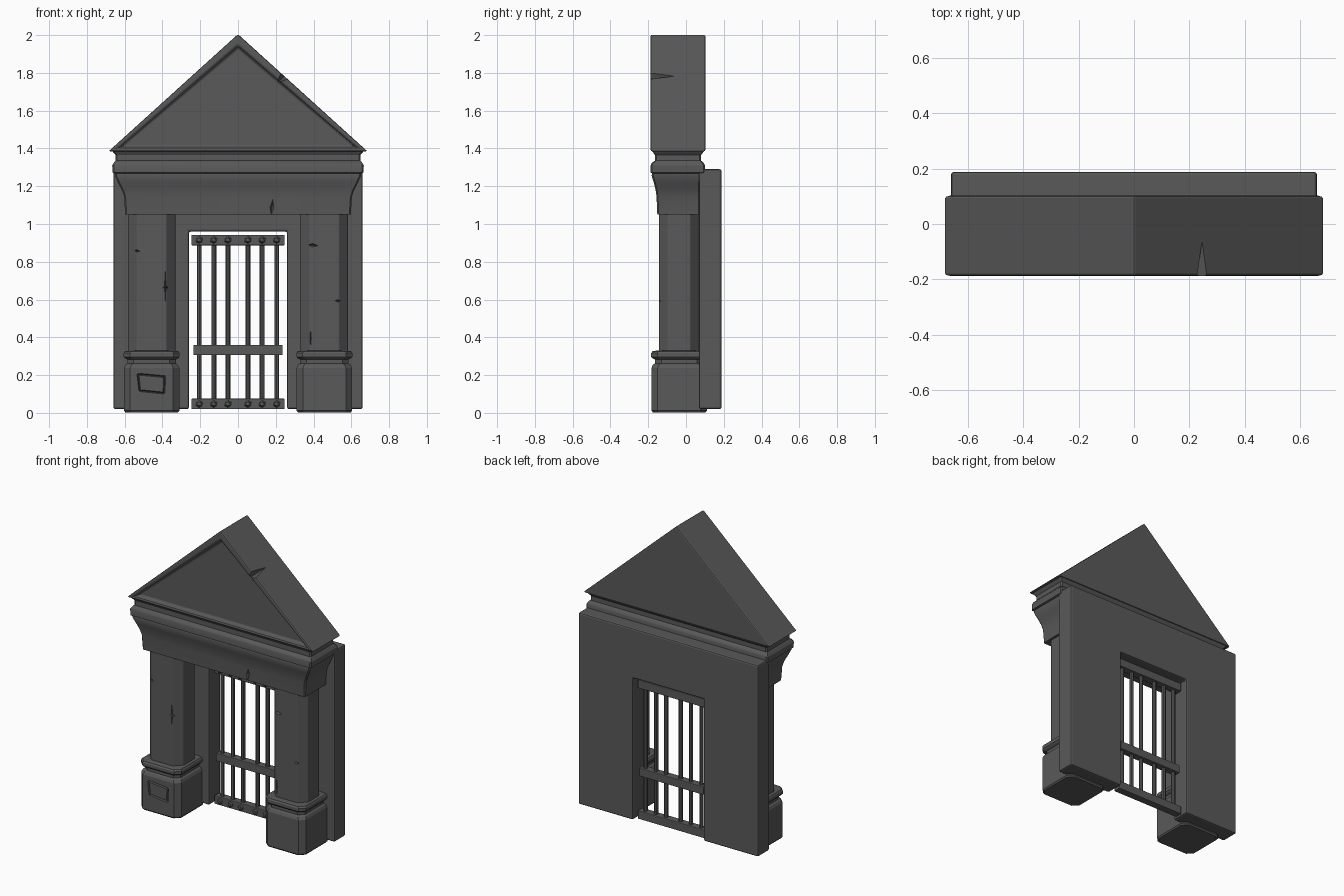
import bpy, bmesh, math
from mathutils import Vector as V

if "Cube" in bpy.data.objects:
    bpy.data.objects.remove(bpy.data.objects["Cube"])

stone = bpy.data.materials.new("dark grey stone")
stone.diffuse_color = (0.1, 0.1, 0.1, 1)
stone.use_nodes = True
stone.node_tree.nodes["Principled BSDF"].inputs["Base Color"].default_value = stone.diffuse_color


def finish(name, bm, bevel=0.0, smooth=False):
    bmesh.ops.recalc_face_normals(bm, faces=bm.faces[:])
    me = bpy.data.meshes.new(name)
    bm.to_mesh(me)
    bm.free()
    ob = bpy.data.objects.new(name, me)
    bpy.context.collection.objects.link(ob)
    me.materials.append(stone)
    bpy.ops.object.select_all(action='DESELECT')
    bpy.context.view_layer.objects.active = ob
    ob.select_set(True)
    if bevel:
        m = ob.modifiers.new("worn edges", 'BEVEL')
        m.width, m.segments, m.limit_method = bevel, 2, 'ANGLE'
        m.angle_limit = math.radians(35)
        bpy.ops.object.modifier_apply(modifier=m.name)
    if smooth:
        bpy.ops.object.shade_smooth_by_angle(angle=math.radians(32))
    return ob


def prism(pts, y0, y1):
    """Front (x, z) outline pushed back along y; returns bmesh and front face."""
    bm = bmesh.new()
    front = [bm.verts.new((x, y0, z)) for x, z in pts]
    back = [bm.verts.new((x, y1, z)) for x, z in pts]
    face = bm.faces.new(front)
    bm.faces.new(back[::-1])
    n = len(pts)
    for i in range(n):
        j = (i + 1) % n
        bm.faces.new((front[i], back[i], back[j], front[j]))
    bmesh.ops.recalc_face_normals(bm, faces=bm.faces[:])
    return bm, face


def box(x0, x1, y0, y1, z0, z1):
    return prism([(x0, z0), (x1, z0), (x1, z1), (x0, z1)], y0, y1)[0]


def stack(rings):
    """Loft chamfered rectangles: (z, x0, x1, y0, y1, chamfer)."""
    bm = bmesh.new()
    loops = []
    for z, x0, x1, y0, y1, c in rings:
        loops.append([bm.verts.new((x, y, z)) for x, y in (
            (x0 + c, y0), (x1 - c, y0), (x1, y0 + c), (x1, y1 - c),
            (x1 - c, y1), (x0 + c, y1), (x0, y1 - c), (x0, y0 + c))])
    bm.faces.new(loops[0])
    bm.faces.new(loops[-1])
    for a, b in zip(loops, loops[1:]):
        for i in range(8):
            j = (i + 1) % 8
            bm.faces.new((a[i], a[j], b[j], b[i]))
    return bm


def cut(ob, points):
    """Carve the convex hull of the points out of a part."""
    bm = bmesh.new()
    for p in points:
        bm.verts.new(p)
    bmesh.ops.convex_hull(bm, input=bm.verts[:])
    cutter = finish("chip_cutter", bm)
    cutter.hide_render = True
    m = ob.modifiers.new("chip", 'BOOLEAN')
    m.object, m.operation, m.solver = cutter, 'DIFFERENCE', 'EXACT'
    bpy.context.view_layer.objects.active = ob
    bpy.ops.object.modifier_apply(modifier=m.name)
    bpy.data.objects.remove(cutter)


def crack(ob, a, b, normal, width, depth):
    a, b, n = V(a), V(b), V(normal).normalized()
    mid, side = (a + b) / 2, (b - a).cross(n).normalized() * width
    cut(ob, [p + n * 0.004 for p in (a, b, mid + side, mid - side)] + [mid - n * depth])


# Back wall with open doorway
w, d = 0.66, 0.26
finish("wall", prism([(-w, .02), (-d, .02), (-d, .96), (d, .96), (d, .02),
                      (w, .02), (w, 1.29), (-w, 1.29)], .068, .188)[0], .01)

# Pediment with recessed triangular panel
bm, face = prism([(-.685, 1.385), (.685, 1.385), (0, 2.005)], -.187, .102)
bmesh.ops.inset_region(bm, faces=[face], thickness=.055)
bmesh.ops.inset_region(bm, faces=[face], thickness=.018, depth=-.025)
pediment = finish("pediment", bm, .008)
c, dn, nn = V((.245, -.2, 1.782)), V((.742, 0, -.67)), V((.67, 0, .742))
cut(pediment, [c + dn * .03 + nn * .01, c - dn * .03 + nn * .01,
               c - nn * .06 - dn * .005, c + V((0, .14, 0)) + nn * .002])

# Entablature: moulded neck, band, cove and lintel
prof = [(1.05, .597, -.152, .075), (1.145, .603, -.156, .075), (1.18, .615, -.161, .075),
        (1.22, .635, -.171, .075), (1.255, .651, -.182, .085), (1.268, .652, -.18, .09),
        (1.272, .664, -.187, .1), (1.31, .666, -.187, .1), (1.325, .657, -.18, .093),
        (1.335, .648, -.165, .08), (1.365, .648, -.165, .08), (1.385, .665, -.178, .095),
        (1.395, .672, -.184, .1)]
lintel = finish("entablature", stack([(z, -x, x, a, b, .008) for z, x, a, b in prof]), 0, True)
crack(lintel, (.185, -.154, 1.135), (.175, -.152, 1.04), (0, -1, 0), .012, .02)

# Columns: chamfered shaft on a moulded plinth
base_prof = [(.003, .14), (.012, .147), (.238, .147), (.255, .139), (.262, .128), (.282, .128),
             (.288, .14), (.297, .148), (.316, .148), (.326, .142), (.33, .12)]
for s, side in ((-1, "left"), (1, "right")):
    cx, cy = s * .457, -.036
    base = finish(side + "_column_base", stack(
        [(z, cx - h, cx + h, cy - h, cy + h, .033) for z, h in base_prof]))
    shaft = finish(side + "_column_shaft", stack(
        [(z, cx - .125, cx + .125, cy - .107, cy + .105, .048) for z in (.3, 1.06)]), .006)
    y = cy - .107
    if s < 0:
        crack(shaft, (-.56, y, .86), (-.515, y, .855), (0, -1, 0), .01, .02)
        crack(shaft, (-.40, y, .665), (-.36, y, .66), (0, -1, 0), .01, .03)
        crack(shaft, (-.385, y, .56), (-.385, y, .78), (0, -1, 0), .006, .012)
        # Carved outline of a loose block on the plinth
        q = [(-.53, .205), (-.388, .192), (-.392, .105), (-.52, .118)]
        for (x0, z0), (x1, z1) in zip(q, q[1:] + q[:1]):
            a, b, n = V((x0, cy - .15, z0)), V((x1, cy - .15, z1)), V((0, 1, 0))
            t = (b - a).cross(n).normalized() * .006
            cut(base, [p + e for p in (a, b) for e in (t, -t, n * .018)])
    else:
        crack(shaft, (.36, y, .89), (.43, y, .885), (0, -1, 0), .01, .025)
        crack(shaft, (.51, y, .595), (.55, y, .59), (0, -1, 0), .008, .025)
        crack(shaft, (.384, y, .33), (.384, y, .46), (0, -1, 0), .006, .012)

# Gate rails
gy = .13
for name, hx, z0, z1 in (("top", .247, .887, .942), ("middle", .236, .306, .36),
                         ("bottom", .247, .02, .075)):
    finish(name + "_gate_rail", box(-hx, hx, gy - .025, gy + .025, z0, z1), .004)

# Gate bars and rivets
for i, x in enumerate((-.205, -.128, -.053, .053, .128, .205)):
    bm = bmesh.new()
    bmesh.ops.create_cone(bm, cap_ends=True, segments=8, radius1=.013, radius2=.013, depth=.88)
    bmesh.ops.translate(bm, verts=bm.verts, vec=(x, gy, .48))
    finish(f"gate_bar_{i + 1}", bm, 0, False)
    for z in (.047, .915):
        bm = bmesh.new()
        bmesh.ops.create_icosphere(bm, subdivisions=1, radius=.02)
        bmesh.ops.scale(bm, vec=(1, .8, 1), verts=bm.verts)
        bmesh.ops.translate(bm, verts=bm.verts, vec=(x, gy - .025, z))
        finish("gate_rivet", bm)
